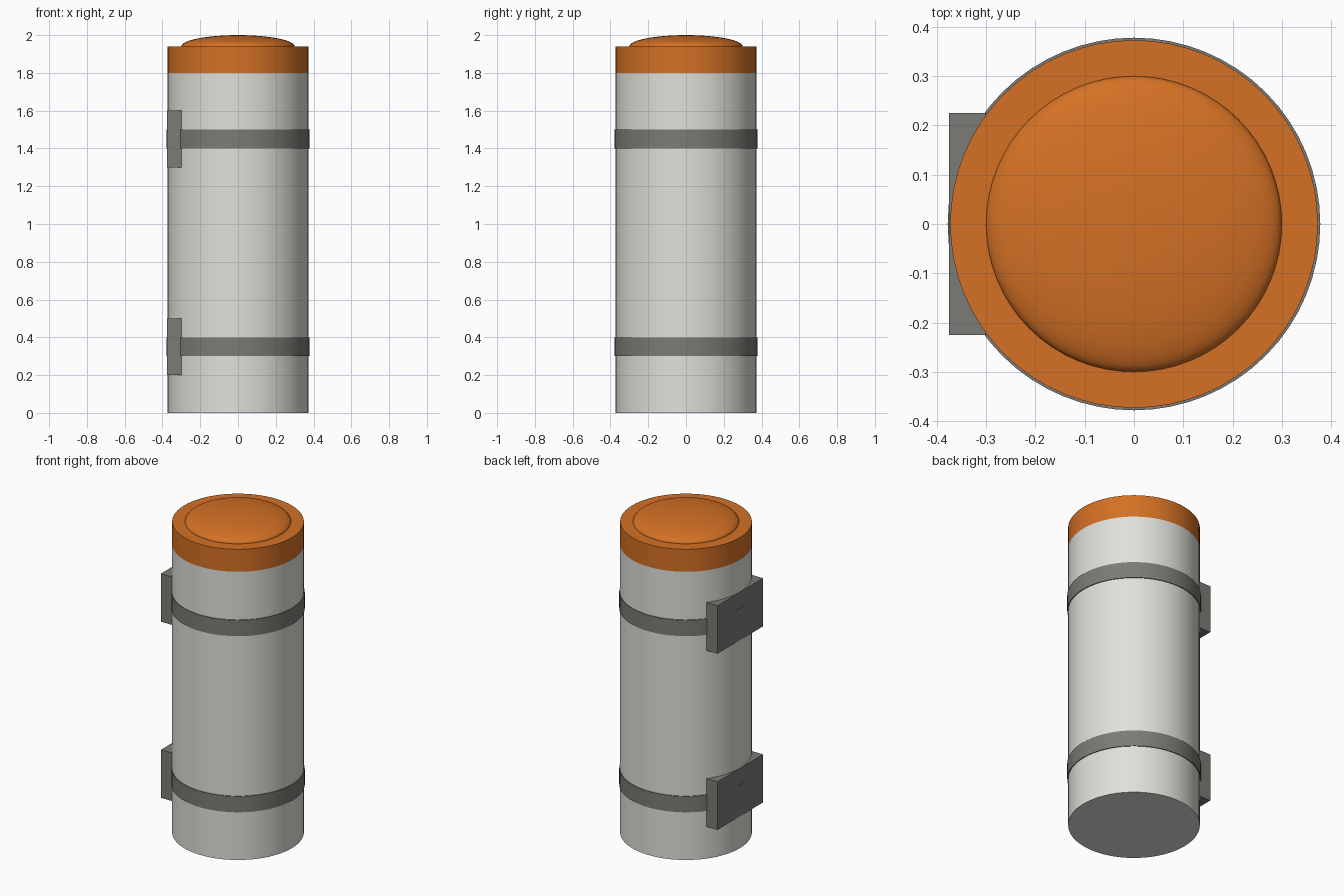
import bpy
import math

default = bpy.data.objects.get("Cube")
if default:
    bpy.data.objects.remove(default, do_unlink=True)


def material(name, rgb):
    mat = bpy.data.materials.new(name)
    mat.use_nodes = True
    mat.diffuse_color = (*rgb, 1)
    mat.node_tree.nodes["Principled BSDF"].inputs["Base Color"].default_value = (*rgb, 1)
    return mat


SHELL = material("pale grey", (0.75, 0.75, 0.71))
ORANGE = material("orange", (0.66, 0.165, 0.018))
METAL = material("dark grey", (0.20, 0.197, 0.18))

SIDES = 64


def finish(name, mat, smooth=True):
    obj = bpy.context.object
    obj.name = name
    obj.data.materials.append(mat)
    if smooth:
        bpy.ops.object.shade_smooth_by_angle(angle=math.radians(35))
    return obj


def cylinder(name, radius, bottom, top, mat):
    bpy.ops.mesh.primitive_cylinder_add(vertices=SIDES, radius=radius, depth=top - bottom,
                                        location=(0, 0, (bottom + top) / 2))
    return finish(name, mat)


# Canister and its lid
cylinder("canister_body", 0.373, 0, 1.8, SHELL)
cylinder("lid", 0.373, 1.8, 1.94, ORANGE)

# Shallow domed top, its lower half sunk in the lid
bpy.ops.mesh.primitive_uv_sphere_add(segments=SIDES, ring_count=32, radius=1, location=(0, 0, 1.94))
bpy.context.object.scale = (0.3, 0.3, 0.06)
bpy.ops.object.transform_apply(location=False, rotation=False, scale=True)
finish("lid_dome", ORANGE)

# Clamp bands, each with a mounting plate on the -x side
for label, z in (("lower", 0.35), ("upper", 1.45)):
    cylinder(label + "_band", 0.378, z - 0.05, z + 0.05, METAL)
    bpy.ops.mesh.primitive_cube_add(size=1, location=(-0.3375, 0, z))
    bpy.context.object.scale = (0.075, 0.45, 0.3)
    bpy.ops.object.transform_apply(location=False, rotation=False, scale=True)
    finish(label + "_mounting_plate", METAL, smooth=False)
